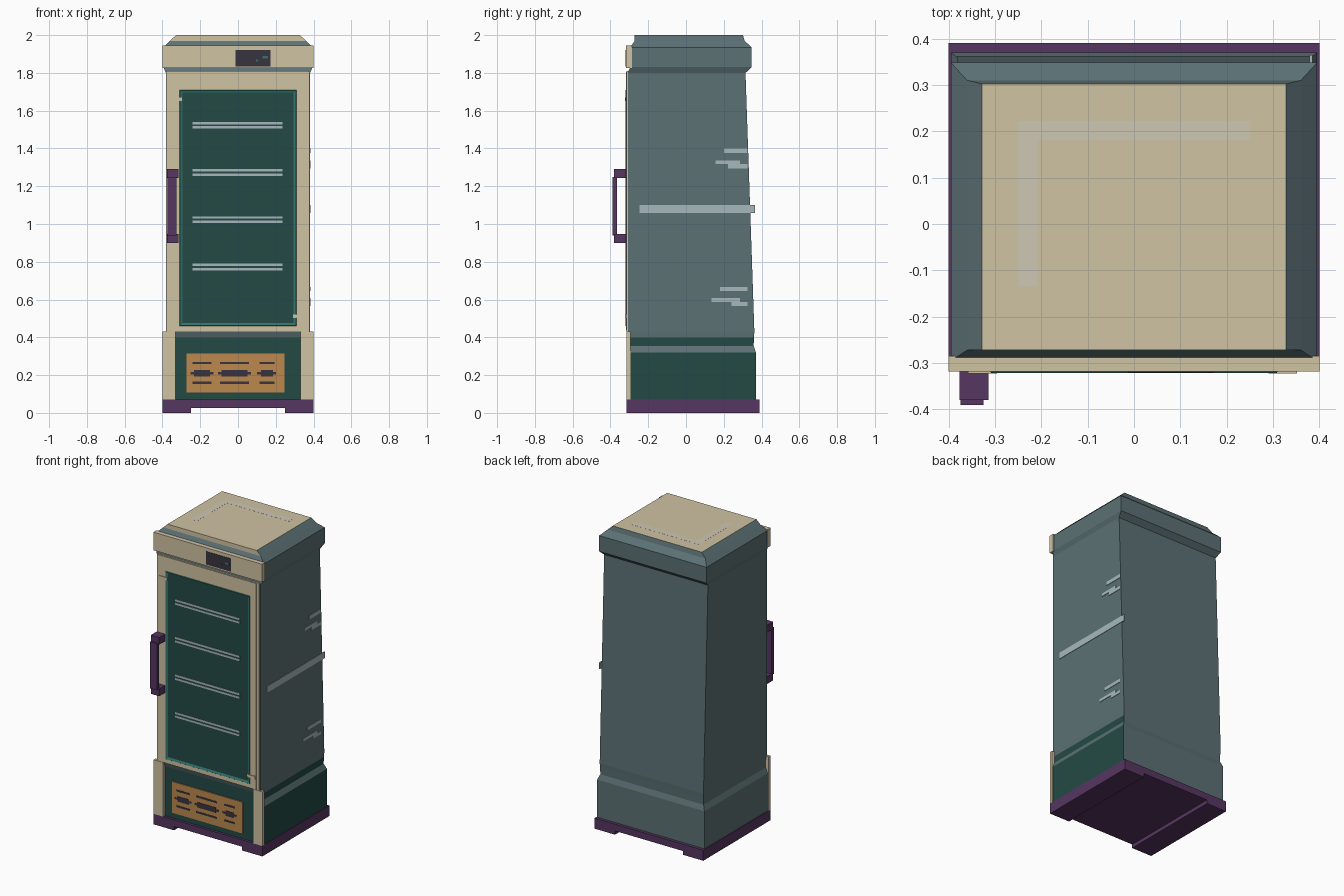
import bpy, bmesh

if "Cube" in bpy.data.objects:
    bpy.data.objects.remove(bpy.data.objects["Cube"])


def lin(c):
    c /= 255
    return c / 12.92 if c <= 0.04045 else ((c + 0.055) / 1.055) ** 2.4


def mat(name, r, g, b):
    m = bpy.data.materials.new(name)
    m.diffuse_color = (lin(r), lin(g), lin(b), 1)
    m.use_nodes = True
    m.node_tree.nodes["Principled BSDF"].inputs["Base Color"].default_value = m.diffuse_color
    return m


CREAM = mat("cream", 208, 195, 163)
SLATE = mat("slate grey", 92, 113, 117)
GREEN = mat("dark green", 36, 74, 69)
TEAL = mat("teal", 50, 116, 110)
PURPLE = mat("purple", 86, 54, 97)
ORANGE = mat("orange", 188, 136, 78)
DARK = mat("charcoal", 56, 52, 63)
PALE = mat("pale grey", 168, 185, 188)
BEIGE = mat("pale beige", 206, 199, 180)


def finish(name, bm, mats):
    bmesh.ops.recalc_face_normals(bm, faces=bm.faces)
    me = bpy.data.meshes.new(name)
    bm.to_mesh(me)
    bm.free()
    for m in mats:
        me.materials.append(m)
    ob = bpy.data.objects.new(name, me)
    bpy.context.collection.objects.link(ob)
    return ob


def boxes(name, m, items):
    """Boxes given as x0, x1, y0, y1, z0, z1."""
    bm = bmesh.new()
    for x0, x1, y0, y1, z0, z1 in items:
        r = bmesh.ops.create_cube(bm, size=1)
        for v in r["verts"]:
            v.co.x = x0 if v.co.x < 0 else x1
            v.co.y = y0 if v.co.y < 0 else y1
            v.co.z = z0 if v.co.z < 0 else z1
    return finish(name, bm, [m])


def loft(name, rings, mats, rule, along="z"):
    """Rectangles (a0, a1, b0, b1, level) joined in turn.
    rule(band, side) gives the material; side 0 low b, 1 high a, 2 high b, 3 low a."""
    bm = bmesh.new()
    loops = []
    for a0, a1, b0, b1, t in rings:
        pts = [(a0, b0), (a1, b0), (a1, b1), (a0, b1)]
        loops.append([bm.verts.new((a, b, t) if along == "z" else (a, t, b))
                      for a, b in pts])
    for i in range(len(loops) - 1):
        for s in range(4):
            n = (s + 1) % 4
            f = bm.faces.new((loops[i][s], loops[i][n], loops[i + 1][n], loops[i + 1][s]))
            f.material_index = rule(i, s)
    bm.faces.new(loops[0]).material_index = rule(0, 3)
    bm.faces.new(loops[-1]).material_index = rule("end", 0)
    return finish(name, bm, mats)


# Base with two runner feet
boxes("base", PURPLE, [(-.4, .4, -.315, .39, .025, .07)])
boxes("feet", PURPLE, [(-.4, -.25, -.315, .39, 0, .025), (.25, .4, -.315, .39, 0, .025)])


# Lower body: green front and right side, grey sloped band, grey elsewhere
def lower_rule(i, s):
    if s == 0:
        return 1
    return 1 if s == 1 and i != 1 else 0


loft("lower_body", [(-.395, .395, -.298, .37, .07), (-.395, .395, -.298, .37, .32),
                    (-.38, .38, -.298, .358, .355), (-.38, .38, -.298, .36, .40)],
     [SLATE, GREEN], lower_rule)
boxes("front_pillars", CREAM, [(-.4, -.33, -.316, -.295, .07, .43),
                               (.33, .4, -.316, -.295, .07, .43)])

# Tapering main body
loft("main_body", [(-.38, .38, -.298, .36, .40), (-.382, .382, -.308, .362, .43),
                   (-.382, .382, -.308, .315, 1.80)], [SLATE], lambda i, s: 0)

# Sloped top cap with cream lid
loft("top_cap", [(-.382, .382, -.308, .315, 1.80), (-.395, .395, -.295, .348, 1.83),
                 (-.395, .395, -.295, .348, 1.935), (-.36, .36, -.272, .31, 1.97),
                 (-.328, .328, -.272, .302, 2.0)], [SLATE, CREAM],
     lambda i, s: 1 if i == "end" or (i == 3 and s == 0) else 0)
boxes("lid_marks", BEIGE, [(-.25, .25, .18, .222, 1.998, 2.0005),
                           (-.25, -.208, -.135, .18, 1.998, 2.0005)])

# Header with display
boxes("header", CREAM, [(-.4, .4, -.318, -.285, 1.825, 1.945)])
boxes("display", DARK, [(-.012, .172, -.32, -.316, 1.835, 1.922)])
boxes("display_lights", TEAL, [(.13, .16, -.3215, -.319, 1.875, 1.89),
                               (.095, .105, -.3215, -.319, 1.86, 1.872)])

# Door frame and door with inset glass
boxes("door_frame", CREAM, [(-.378, .376, -.314, -.305, .43, 1.81)])
loft("door", [(-.375, .355, .435, 1.805, -.306), (-.375, .355, .435, 1.805, -.318),
              (-.31, .31, .46, 1.71, -.318), (-.308, .308, .462, 1.708, -.321),
              (-.294, .294, .476, 1.694, -.3155)],
     [CREAM, TEAL, GREEN], lambda i, s: 2 if i == "end" else (1 if i >= 2 else 0), "y")
boxes("shelf_edges", PALE, [(-.24, .235, -.3175, -.314, z, z + .013)
                            for k in range(4) for z in (.755 + .25 * k, .778 + .25 * k)])
boxes("hinge_clips", CREAM, [(-.358, -.296, -.323, -.315, 1.652, 1.67),
                             (.29, .352, -.323, -.315, .503, .522)])

# Door handle
boxes("handle_mounts", PURPLE, [(-.376, -.314, -.38, -.315, .90, .948),
                                (-.376, -.314, -.38, -.315, 1.243, 1.29)])
boxes("handle_bar", PURPLE, [(-.374, -.325, -.39, -.364, .94, 1.25)])

# Front grille with slots
boxes("grille_plate", ORANGE, [(-.272, .245, -.304, -.296, .107, .315)])
columns = [(-.24, -.14), (-.095, .058), (.113, .192)]
slots = []
for a, b in columns:
    slots += [(a, b, -.306, -.303, z, z + .012) for z in (.258, .154)]
    slots.append((a + .008, b - .008, -.306, -.303, .193, .228))
    slots.append((a - .012, b + .01, -.3055, -.303, .204, .217))
boxes("grille_slots", DARK, slots)

# Pale stripes on the right side: y0, y1, z0, z1
stripes = [(-.245, .365, 1.057, 1.1), (.2, .325, 1.375, 1.4), (.157, .285, 1.317, 1.337),
           (.222, .325, 1.295, 1.317), (.18, .325, .645, .667), (.135, .285, .587, .607),
           (.24, .325, .567, .587)]
boxes("side_stripes", PALE, [(.379, .385, *s) for s in stripes])
